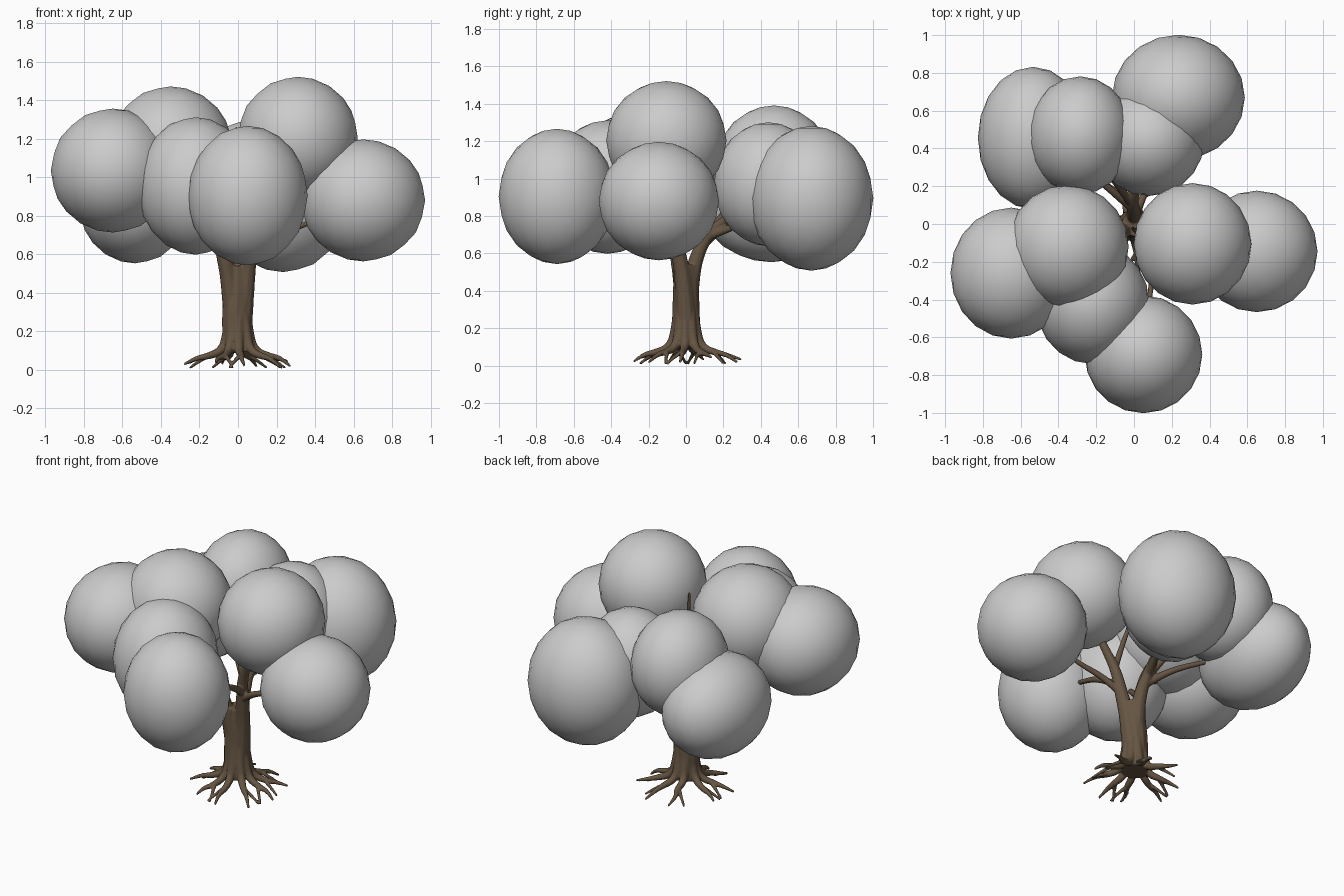
import bpy, math, random
from mathutils import Vector

random.seed(4)

# ---- Foliage clumps: centre and radii ----
clumps = [
    ((0.235, 0.67, 0.895), (0.35, 0.33, 0.385)),
    ((-0.535, 0.455, 0.865), (0.29, 0.375, 0.31)),
    ((-0.285, 0.47, 1.07), (0.275, 0.31, 0.32)),
    ((0.08, 0.44, 0.97), (0.29, 0.29, 0.33)),
    ((-0.35, -0.12, 1.15), (0.32, 0.325, 0.32)),
    ((-0.65, -0.26, 1.035), (0.32, 0.345, 0.32)),
    ((-0.22, -0.42, 0.955), (0.30, 0.32, 0.355)),
    ((0.05, -0.69, 0.905), (0.31, 0.31, 0.36)),
    ((0.31, -0.105, 1.205), (0.31, 0.32, 0.315)),
    ((0.65, -0.145, 0.88), (0.32, 0.32, 0.315)),
]
for i, (centre, radii) in enumerate(clumps):
    bpy.ops.mesh.primitive_ico_sphere_add(subdivisions=3, radius=1.005, location=centre)
    ob = bpy.context.object
    ob.name = f"foliage_{i + 1}"
    ob.scale = radii
    bpy.ops.object.shade_smooth()

# ---- Wood: tapered tubes gathered in one curve ----
curve = bpy.data.curves.new("wood", 'CURVE')
curve.dimensions = '3D'
curve.bevel_depth = 1.0
curve.bevel_resolution = 3
curve.resolution_u = 6
curve.use_fill_caps = True


def limb(points, r0, r1):
    """Smooth tube through the control points, tapering from r0 to r1."""
    s = curve.splines.new('NURBS')
    s.points.add(len(points) - 1)
    for k, p in enumerate(points):
        s.points[k].co = (*p, 1)
        s.points[k].radius = r0 + (r1 - r0) * k / (len(points) - 1)
    s.order_u = 3
    s.use_endpoint_u = True


# trunk
limb([(0, 0, 0.09), (-0.01, 0, 0.2), (-0.012, 0, 0.32), (0, 0, 0.42), (0, 0, 0.54)], 0.08, 0.066)
# main boughs
limb([(0.02, 0, 0.25), (0.04, -0.01, 0.45), (0.06, -0.04, 0.6), (0.08, -0.07, 0.78),
      (0.17, -0.1, 0.95), (0.25, -0.1, 1.1)], 0.056, 0.014)
limb([(-0.02, 0, 0.25), (-0.04, -0.02, 0.45), (-0.075, -0.05, 0.6), (-0.12, -0.06, 0.78),
      (-0.2, -0.09, 0.92), (-0.3, -0.12, 1.08)], 0.056, 0.014)
limb([(0, 0.01, 0.25), (0, 0.025, 0.45), (0, 0.06, 0.6), (-0.01, 0.13, 0.72),
      (0.02, 0.24, 0.8), (0.06, 0.36, 0.92)], 0.054, 0.014)
# side branches
limb([(0.06, -0.05, 0.62), (0.17, -0.08, 0.7), (0.32, -0.11, 0.74), (0.5, -0.14, 0.82)], 0.024, 0.01)
limb([(0.07, -0.05, 0.66), (0.1, -0.18, 0.76), (0.09, -0.36, 0.82), (0.06, -0.55, 0.88)], 0.024, 0.01)
limb([(0.08, -0.07, 0.8), (0.04, -0.06, 0.95), (0.0, -0.03, 1.1), (-0.01, -0.02, 1.26)], 0.02, 0.008)
limb([(-0.08, -0.05, 0.64), (-0.12, -0.16, 0.74), (-0.17, -0.3, 0.85)], 0.025, 0.01)
limb([(-0.12, -0.06, 0.76), (-0.27, -0.13, 0.86), (-0.5, -0.22, 0.98)], 0.024, 0.01)
limb([(0, 0.08, 0.63), (-0.1, 0.16, 0.72), (-0.24, 0.28, 0.78), (-0.42, 0.4, 0.84)], 0.026, 0.01)
limb([(-0.02, 0.12, 0.7), (-0.1, 0.22, 0.85), (-0.2, 0.36, 0.98)], 0.024, 0.01)
limb([(0, 0.14, 0.7), (0.06, 0.28, 0.75), (0.14, 0.45, 0.82)], 0.024, 0.01)

# roots spread from the trunk, each forking near the tip
count = 9
for i in range(count):
    a = 2 * math.pi * (i + random.uniform(-0.2, 0.2)) / count
    length = random.uniform(0.27, 0.31)
    bend = random.uniform(-0.2, 0.2)

    def at(dist, turn, z):
        return Vector((math.cos(a + turn) * dist, math.sin(a + turn) * dist, z))

    tip = random.uniform(0.012, 0.045)
    limb([at(0.035, 0, 0.3), at(0.055, 0, 0.17), at(0.09, 0, 0.095), at(0.17, bend, 0.07),
          at(0.23, bend * 0.5, 0.06), at(length, bend, tip)], 0.034, 0.007)
    side = random.choice((-1, 1))
    limb([at(0.15, bend * 0.7, 0.078), at(0.2, bend + side * 0.2, 0.05),
          at(0.25, bend + side * 0.3, 0.01)], 0.013, 0.007)

wood = bpy.data.objects.new("trunk_and_roots", curve)
bpy.context.collection.objects.link(wood)
bpy.ops.object.select_all(action='DESELECT')
wood.select_set(True)
bpy.context.view_layer.objects.active = wood
bpy.ops.object.convert(target='MESH')
wood = bpy.context.object

# fuse the limbs into one skin
remesh = wood.modifiers.new("fuse", 'REMESH')
remesh.mode = 'VOXEL'
remesh.voxel_size = 0.006
remesh.use_smooth_shade = True
soften = wood.modifiers.new("soften", 'SMOOTH')
soften.factor = 0.5
soften.iterations = 3

bark = bpy.data.materials.new("bark")
bark.diffuse_color = (0.13, 0.09, 0.055, 1)
wood.data.materials.clear()
wood.data.materials.append(bark)
